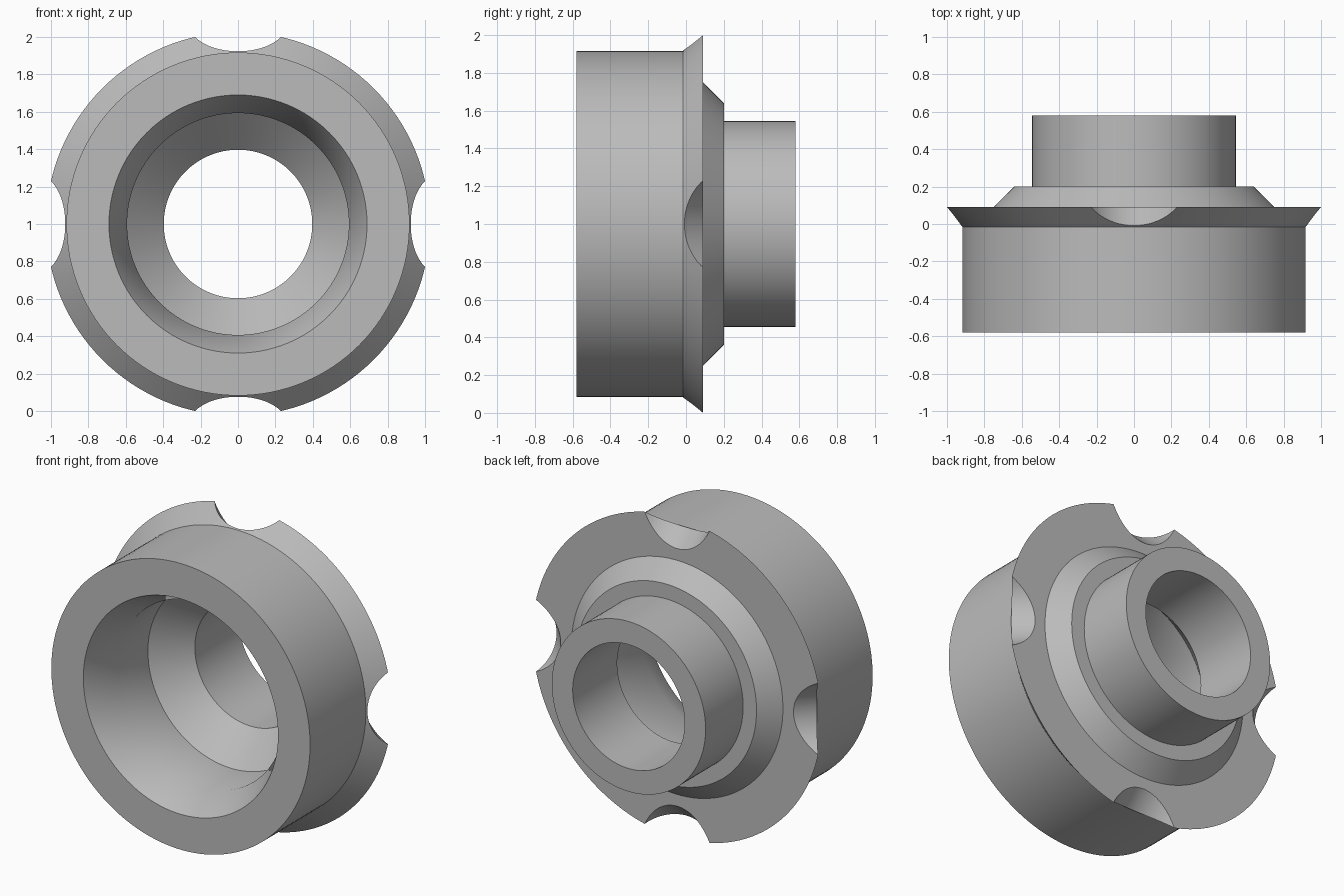
import bpy, bmesh
from math import pi, sin, cos, sqrt, radians
from mathutils import Matrix, Vector

if "Cube" in bpy.data.objects:
    bpy.data.objects.remove(bpy.data.objects["Cube"])

grey = bpy.data.materials.new("plain grey")
grey.use_nodes = True
colour = (0.5, 0.5, 0.5, 1)
grey.diffuse_color = colour
grey.node_tree.nodes["Principled BSDF"].inputs["Base Color"].default_value = colour


def add_object(name, bm):
    bmesh.ops.recalc_face_normals(bm, faces=bm.faces)
    mesh = bpy.data.meshes.new(name)
    bm.to_mesh(mesh)
    bm.free()
    mesh.materials.append(grey)
    obj = bpy.data.objects.new(name, mesh)
    bpy.context.collection.objects.link(obj)
    return obj


def lathe(name, profile, segments=128):
    """Spin a closed (radius, y) profile about the y axis at z = 1."""
    bm = bmesh.new()
    rings = []
    for i in range(segments):
        a = 2 * pi * i / segments
        rings.append([bm.verts.new((r * cos(a), y, 1 + r * sin(a))) for r, y in profile])
    count = len(profile)
    for i, ring in enumerate(rings):
        following = rings[(i + 1) % segments]
        for j in range(count):
            k = (j + 1) % count
            bm.faces.new((ring[j], ring[k], following[k], following[j]))
    return add_object(name, bm)


# Flanged collar: outer wall, flared rim, stepped rear neck, then the bore
collar = lathe("flanged_collar", [
    (0.917, -0.58), (0.917, -0.015), (1.026, 0.09), (0.75, 0.09),
    (0.64, 0.20), (0.545, 0.20), (0.545, 0.58), (0.397, 0.58),
    (0.397, 0.13), (0.593, -0.065), (0.593, -0.38), (0.69, -0.58),
])

# Four slanted cylinders that scallop the rim
bm = bmesh.new()
across, along = 0.922, 0.70
radius, y = (across + along) / sqrt(2), (across - along) / sqrt(2)
tilt = Vector((1, -1, 0)).to_track_quat("Z", "Y").to_matrix().to_4x4()
for quarter in range(4):
    place = (Matrix.Translation((0, 0, 1)) @ Matrix.Rotation(quarter * pi / 2, 4, "Y")
             @ Matrix.Translation((radius, y, 0)) @ tilt)
    bmesh.ops.create_cone(bm, cap_ends=True, segments=96, radius1=0.275,
                          radius2=0.275, depth=0.6, matrix=place)
cutter = add_object("scallop_cutter", bm)
cutter.hide_render = True

# Cut the scallops, then shade
cut = collar.modifiers.new("scallops", "BOOLEAN")
cut.operation = "DIFFERENCE"
cut.solver = "EXACT"
cut.object = cutter
bpy.ops.object.select_all(action="DESELECT")
collar.select_set(True)
bpy.context.view_layer.objects.active = collar
bpy.ops.object.modifier_apply(modifier=cut.name)
bpy.data.objects.remove(cutter)
bpy.ops.object.shade_smooth_by_angle(angle=radians(30))
